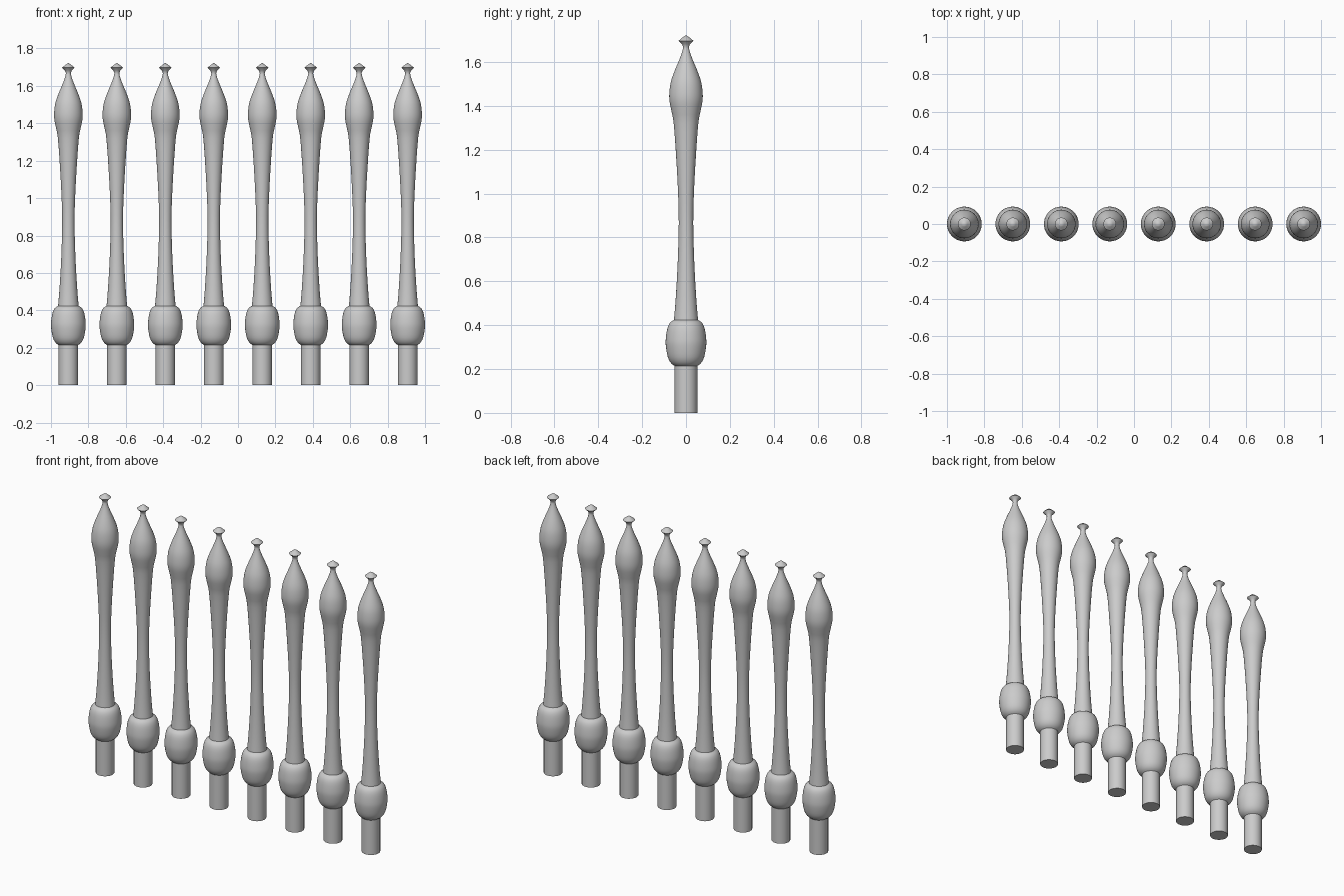
import bpy, bmesh, math

if "Cube" in bpy.data.objects:
    bpy.data.objects.remove(bpy.data.objects["Cube"])

COUNT, SPAN, SIDES = 8, 0.907, 40

# Profile sections as (radius, height); corners between sections stay sharp
STEM = [(0.0, 0.0), (0.052, 0.0), (0.052, 0.214)]
BULB = [(0.052, 0.214), (0.069, 0.228), (0.083, 0.255), (0.092, 0.305),
        (0.092, 0.34), (0.085, 0.385), (0.073, 0.411), (0.055, 0.424)]
SHAFT = [(0.055, 0.424), (0.047, 0.52), (0.038, 0.68), (0.033, 0.86), (0.036, 1.0),
         (0.045, 1.17), (0.056, 1.32), (0.066, 1.375), (0.075, 1.42), (0.076, 1.46),
         (0.069, 1.51), (0.052, 1.56), (0.031, 1.61), (0.018, 1.645), (0.013, 1.668)]
FINIAL = [(0.013, 1.668), (0.018, 1.682), (0.034, 1.697)]
TIP = [(0.034, 1.697), (0.016, 1.712), (0.0, 1.723)]


def smooth_section(pts, steps=3):
    """Catmull-Rom curve through the points."""
    p = [pts[0]] + pts + [pts[-1]]
    out = []
    for a, b, c, d in zip(p, p[1:], p[2:], p[3:]):
        for i in range(steps):
            t = i / steps
            out.append(tuple(0.5 * (2 * b[k] + (c[k] - a[k]) * t
                                    + (2 * a[k] - 5 * b[k] + 4 * c[k] - d[k]) * t * t
                                    + (3 * b[k] - a[k] - 3 * c[k] + d[k]) * t ** 3)
                             for k in (0, 1)))
    return out + [pts[-1]]


def lathe_mesh(name, profile):
    bm = bmesh.new()
    verts = [bm.verts.new((r, 0, z)) for r, z in profile]
    edges = [bm.edges.new(pair) for pair in zip(verts, verts[1:])]
    bmesh.ops.spin(bm, geom=verts + edges, cent=(0, 0, 0), axis=(0, 0, 1),
                   angle=math.tau, steps=SIDES, use_duplicate=False)
    bmesh.ops.remove_doubles(bm, verts=bm.verts[:], dist=0.0002)
    bmesh.ops.recalc_face_normals(bm, faces=bm.faces[:])
    mesh = bpy.data.meshes.new(name)
    bm.to_mesh(mesh)
    bm.free()
    return mesh


# One turned spindle
profile = STEM[:-1]
for section in (BULB, SHAFT):
    profile += smooth_section(section)[:-1]
profile += FINIAL[:-1] + TIP
mesh = lathe_mesh("spindle", profile)

# Row of identical spindles
spindles = []
for i in range(COUNT):
    ob = bpy.data.objects.new(f"spindle_{i + 1}", mesh)
    ob.location.x = -SPAN + 2 * SPAN * i / (COUNT - 1)
    bpy.context.collection.objects.link(ob)
    spindles.append(ob)

# Smooth shading with crisp turning edges (mesh is shared)
spindles[0].select_set(True)
bpy.context.view_layer.objects.active = spindles[0]
bpy.ops.object.shade_smooth_by_angle(angle=math.radians(30))
